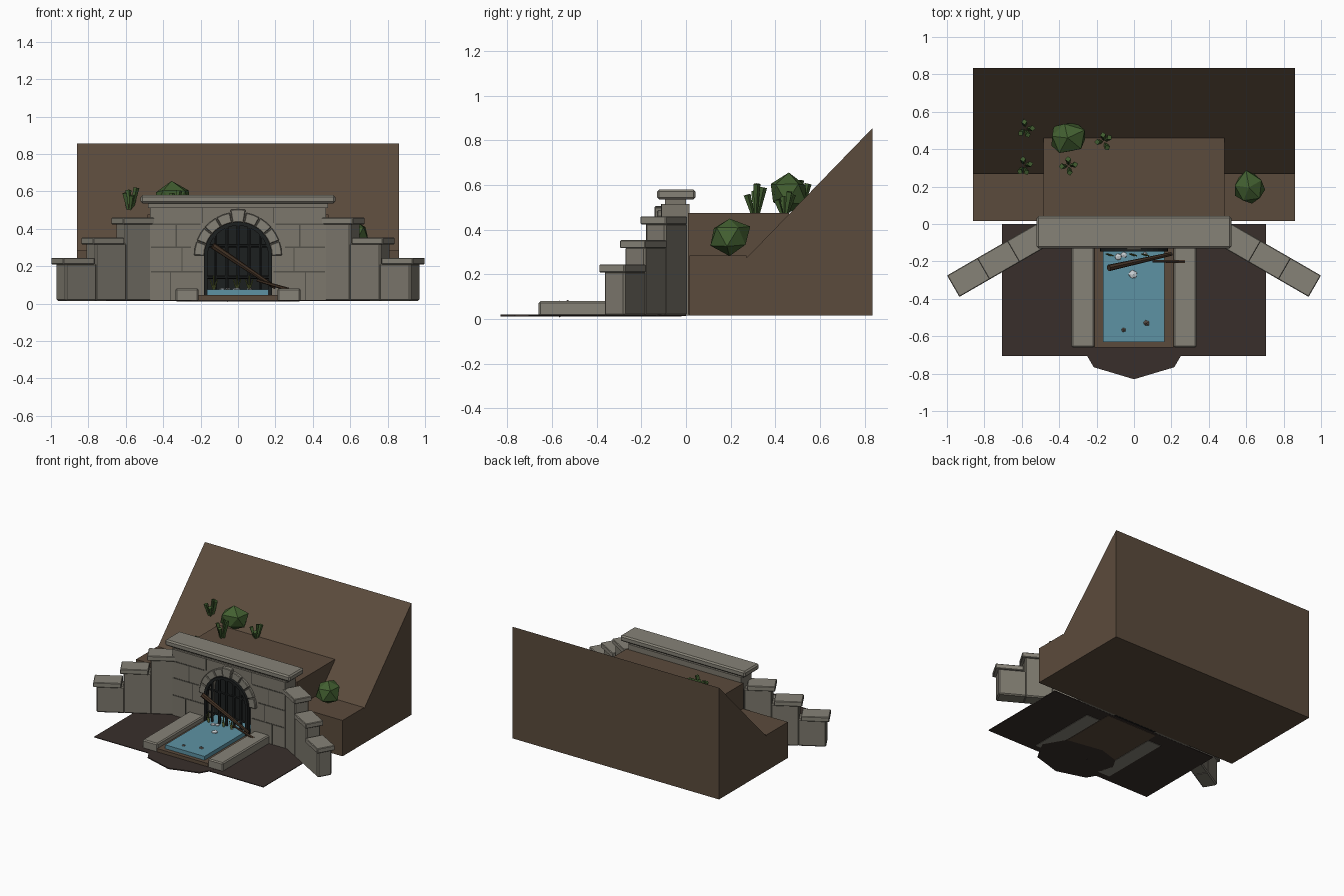
import bpy, bmesh, math, random
from mathutils import Vector, Matrix

if "Cube" in bpy.data.objects:
    bpy.data.objects.remove(bpy.data.objects["Cube"])

random.seed(4)


def mat(name, r, g, b):
    m = bpy.data.materials.new(name)
    m.diffuse_color = (r, g, b, 1)
    m.use_nodes = True
    m.node_tree.nodes["Principled BSDF"].inputs["Base Color"].default_value = m.diffuse_color
    return m


STONE = mat("stone", .20, .185, .15)
CAP = mat("cap_stone", .24, .225, .185)
JOINT = mat("joint", .09, .085, .07)
EARTH = mat("earth", .105, .07, .045)
MUD = mat("mud", .04, .028, .024)
IRON = mat("iron", .012, .014, .014)
WATER = mat("water", .11, .29, .37)
LEAF = mat("leaf", .055, .115, .03)
REED = mat("reed", .16, .2, .05)
WOOD = mat("wood", .06, .035, .02)
ROCK = mat("rock", .15, .12, .1)
FOAM = mat("foam", .6, .65, .68)


def finish(name, bm, m, bevel=0):
    bmesh.ops.recalc_face_normals(bm, faces=bm.faces)
    me = bpy.data.meshes.new(name)
    bm.to_mesh(me)
    bm.free()
    me.materials.append(m)
    ob = bpy.data.objects.new(name, me)
    bpy.context.collection.objects.link(ob)
    if bevel:
        b = ob.modifiers.new("bevel", 'BEVEL')
        b.width, b.segments, b.limit_method = bevel, 1, 'ANGLE'
    return ob


def box(name, x0, x1, y0, y1, z0, z1, m, bevel=0, frame=Matrix()):
    bm = bmesh.new()
    bmesh.ops.create_cube(bm, size=1)
    bm.transform(frame @ Matrix.Translation(((x0 + x1) / 2, (y0 + y1) / 2, (z0 + z1) / 2))
                 @ Matrix.Diagonal((x1 - x0, y1 - y0, z1 - z0, 1)))
    return finish(name, bm, m, bevel)


def prism(name, pts, d, m, bevel=0):
    """Extrude a closed outline of 3D points along d."""
    bm = bmesh.new()
    f = bm.faces.new([bm.verts.new(p) for p in pts])
    ext = bmesh.ops.extrude_face_region(bm, geom=[f])['geom']
    bmesh.ops.translate(bm, vec=d, verts=[v for v in ext if isinstance(v, bmesh.types.BMVert)])
    return finish(name, bm, m, bevel)


def rod(name, a, b, r1, r2, m, sides=6):
    a, b = Vector(a), Vector(b)
    bm = bmesh.new()
    bmesh.ops.create_cone(bm, cap_ends=True, segments=sides, radius1=r1, radius2=r2, depth=(b - a).length)
    bm.transform(Matrix.Translation((a + b) / 2) @ (b - a).to_track_quat('Z', 'Y').to_matrix().to_4x4())
    return finish(name, bm, m)


def lump(name, c, s, m, jitter=.12):
    bm = bmesh.new()
    bmesh.ops.create_icosphere(bm, subdivisions=1, radius=1)
    for v in bm.verts:
        v.co *= 1 + random.uniform(-jitter, jitter)
    bm.transform(Matrix.Translation(c) @ Matrix.Diagonal((*s, 1)) @ Matrix.Rotation(.5, 4, 'Z'))
    return finish(name, bm, m)


# hillside and terraces
prism("hill", [(-.86, .02, .015), (-.86, .835, .855), (-.86, .835, .015)], (1.72, 0, 0), EARTH)
box("lower_terrace", -.86, .86, .015, .27, .015, .285, EARTH)
box("upper_terrace", -.485, .485, .01, .46, .02, .475, EARTH)

# muddy ground and outfall apron
box("ground", -.705, .705, -.705, .0, .014, .019, MUD)
prism("mud_apron", [(.305 * math.cos(i * math.pi / 4), -.61 + .22 * math.sin(i * math.pi / 4), .012)
                    for i in range(8)], (0, 0, .008), MUD)

# headwall with arched opening
R, CZ = .18, .255
arc = [(R * math.cos(math.pi * i / 16), -.11, CZ + R * math.sin(math.pi * i / 16)) for i in range(17)]
prism("headwall", [(-.47, -.11, .015), (-.47, -.11, .515), (.47, -.11, .515), (.47, -.11, .015),
                   (R, -.11, .015)] + arc + [(-R, -.11, .015)], (0, .125, 0), STONE)
box("headwall_neck", -.48, .48, -.095, .0, .51, .54, STONE)
box("headwall_cap", -.52, .52, -.13, .043, .535, .58, CAP, .01)
box("tunnel_dark", -.19, .19, -.02, .012, .016, .45, IRON)

# masonry joints
for s in (-1, 1):
    for z, xi in ((.425, .2), (.3, .25), (.17, .19)):
        x0, x1 = sorted((s * xi, s * .465))
        box("joint_course", x0, x1, -.113, -.1, z - .004, z + .004, JOINT)
    for x, z0, z1 in ((.19, .43, .515), (.33, .3, .425), (.3, .17, .3), (.36, .02, .17)):
        box("joint_upright", s * x - .003, s * x + .003, -.112, -.1, z0, z1, JOINT)

# arch stones
n = 9
for i in range(n):
    a0, a1 = math.pi * (i + .03) / n, math.pi * (i + .97) / n
    key = i == n // 2
    ro = .25 if key else .235
    pts = [(r * math.cos(a), -.14 if key else -.13, CZ + r * math.sin(a))
           for r, a in ((R, a0), (ro, a0), (ro, (a0 + a1) / 2), (ro, a1), (R, a1), (R, (a0 + a1) / 2))]
    prism("keystone" if key else "arch_stone", pts, (0, .05, 0), CAP, .004)

# iron grate
for i in range(-2, 3):
    x = i * .06
    rod("grate_bar", (x, -.135, .03), (x, -.135, CZ + math.sqrt(.17 ** 2 - x * x)), .01, .01, IRON)
for z in (.14, .31):
    rod("grate_crossbar", (-.165, -.135, z), (.165, -.135, z), .009, .009, IRON)
ring = [(r * math.cos(a), -.147, CZ + r * math.sin(a)) for r, rng in ((.182, range(17)), (.162, range(16, -1, -1)))
        for a in [math.pi * k / 16 for k in rng]]
prism("grate_frame", ring, (0, .03, 0), IRON)
for s in (-1, 1):
    box("grate_post", s * .172 - .01, s * .172 + .01, -.147, -.117, .02, CZ, IRON)

# stepped wing walls, splayed 30 degrees
for s in (-1, 1):
    frame = (Matrix.Diagonal((s, 1, 1, 1)) @ Matrix.Translation((.486, -.055, 0))
             @ Matrix.Rotation(math.radians(-30), 4, 'Z'))
    for i, z in enumerate((.46, .353, .245)):
        t = .185 * i
        box("wing_wall", t - .03, t + .163, -.053, .053, .015, z - .03, STONE, .008, frame)
        box("wing_cap", t - .008, t + .185, -.066, .066, z - .036, z, CAP, .004, frame)

# channel: kerbs, bed and water
for s in (-1, 1):
    x0, x1 = sorted((s * .21, s * .335))
    box("kerb", x0, x1, -.66, -.1, .012, .08, CAP, .008)
box("channel_bed", -.212, .212, -.66, -.02, .012, .045, EARTH)
box("water", -.165, .162, -.63, -.03, .04, .074, WATER)

# driftwood
rod("branch", (-.135, -.235, .31), (.2, -.16, .085), .018, .01, WOOD, 7)
rod("twig", (.1, -.2, .125), (.27, -.2, .075), .007, .01, WOOD, 6)

# rocks and foam
lump("rock_large", (-.055, -.565, .045), (.03, .03, .04), ROCK)
lump("rock_small", (.065, -.53, .06), (.024, .022, .024), ROCK)
for x, y, r in ((-.005, -.27, .025), (-.085, -.175, .02), (-.055, -.165, .018), (.06, -.16, .012)):
    lump("foam", (x, y, .074), (r, r, .012), FOAM)

# reeds at the grate
for x in (-.13, -.005, .06):
    for k in (-1, 0, 1):
        rod("reed", (x, -.165, .07), (x + k * .02, -.165 - .005 * k, .15 - .02 * abs(k)), .005, .003, REED, 4)

# bushes and leafy tufts
lump("bush_left", (-.355, .46, .56), (.105, .09, .09), LEAF)
lump("bush_right", (.615, .195, .37), (.088, .095, .09), LEAF)
for x, y, z, h in ((-.58, .51, .5, .12), (-.59, .31, .295, .12), (-.35, .31, .47, .135), (-.16, .44, .47, .1)):
    for k in range(4):
        a = k * math.pi / 2 + random.uniform(0, 1)
        d = Vector((math.cos(a), math.sin(a), 0))
        base = Vector((x, y, z)) + d * .012
        rod("tuft_blade", base, base + d * .025 + Vector((0, 0, h * (1 - .12 * k))), .008, .016, LEAF, 4)
